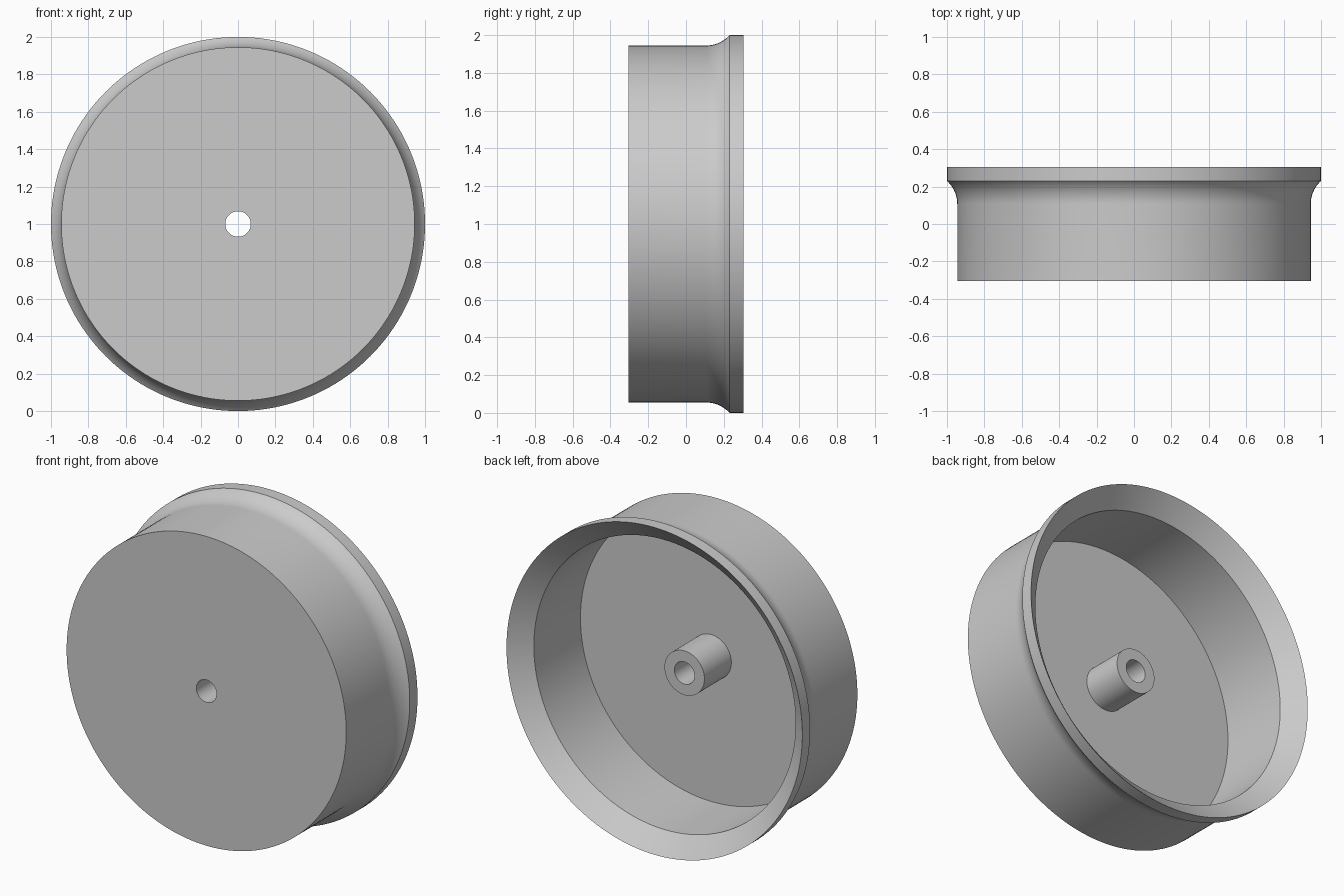
import bpy
import bmesh
import math

SEGMENTS = 160

cube = bpy.data.objects.get("Cube")
if cube:
    bpy.data.objects.remove(cube, do_unlink=True)

# One plain grey material
grey = bpy.data.materials.new("plain grey")
grey.use_nodes = True
colour = (0.6, 0.6, 0.6, 1.0)
grey.diffuse_color = colour
bsdf = next(n for n in grey.node_tree.nodes if n.type == "BSDF_PRINCIPLED")
bsdf.inputs["Base Color"].default_value = colour


def lathe(name, profile, centre_z):
    """Revolve a closed (radius, y) profile around the y axis."""
    bm = bmesh.new()
    rings = []
    for r, y in profile:
        ring = []
        for i in range(SEGMENTS):
            a = math.tau * i / SEGMENTS
            ring.append(bm.verts.new((r * math.cos(a), y, r * math.sin(a))))
        rings.append(ring)
    for k, ring in enumerate(rings):
        following = rings[(k + 1) % len(rings)]
        for i in range(SEGMENTS):
            j = (i + 1) % SEGMENTS
            bm.faces.new((ring[i], ring[j], following[j], following[i]))
    bmesh.ops.recalc_face_normals(bm, faces=bm.faces)
    mesh = bpy.data.meshes.new(name)
    bm.to_mesh(mesh)
    bm.free()
    mesh.materials.append(grey)
    obj = bpy.data.objects.new(name, mesh)
    obj.location.z = centre_z
    bpy.context.collection.objects.link(obj)
    return obj


# Main dimensions
front, back = -0.305, 0.305
rim_radius, drum_radius = 1.0, 0.945
wall = 0.06
inner_radius = drum_radius - wall
bore_radius, hub_radius, hub_end = 0.068, 0.135, 0.015
fillet_start, flange_front = 0.107, 0.23

# Concave fillet sweeping from the drum out to the flange
rise, run = rim_radius - drum_radius, flange_front - fillet_start
fillet_radius = (rise ** 2 + run ** 2) / (2 * rise)
sweep = math.asin(run / fillet_radius)
steps = 12
fillet = []
for i in range(steps + 1):
    a = sweep * i / steps
    fillet.append((drum_radius + fillet_radius * (1 - math.cos(a)),
                   fillet_start + fillet_radius * math.sin(a)))

# Front disc and outer wall, flange, chamfered mouth, floor, hub and bore
profile = [(bore_radius, front), (drum_radius, front)]
profile += fillet
profile += [
    (rim_radius, back),
    (inner_radius, back - 0.1),
    (inner_radius, front + wall),
    (hub_radius, front + wall),
    (hub_radius, hub_end),
    (bore_radius, hub_end),
]
wheel = lathe("flanged_drum_with_hub", profile, rim_radius)

# Smooth round surfaces, sharp corners
bpy.ops.object.select_all(action="DESELECT")
wheel.select_set(True)
bpy.context.view_layer.objects.active = wheel
bpy.ops.object.shade_smooth_by_angle(angle=math.radians(25))
